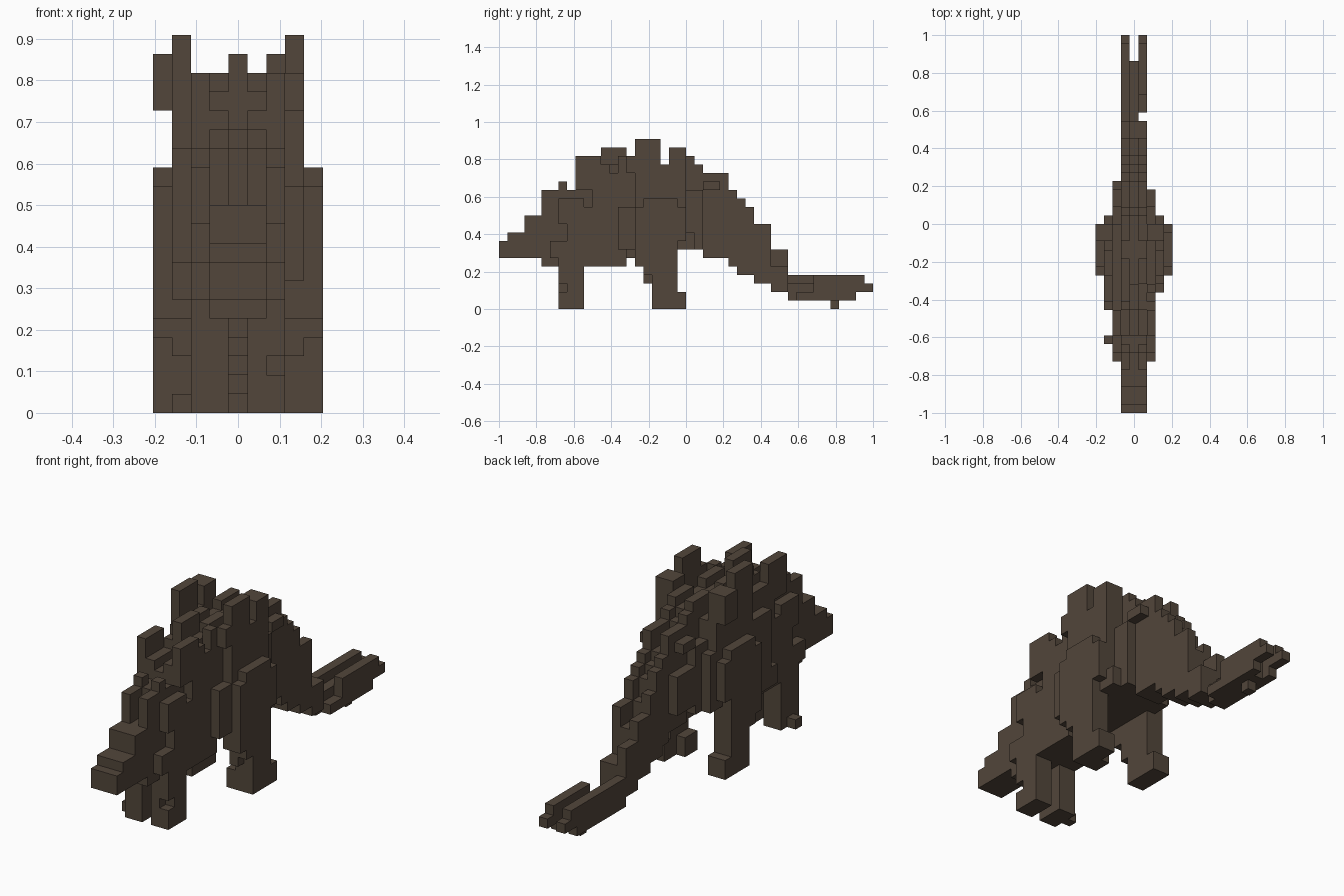
import bpy
import bmesh
from mathutils import Vector

CELL = 1 / 22          # edge length of one block
HALF_LENGTH = 22       # blocks from the middle to the nose

cube = bpy.data.objects.get("Cube")
if cube:
    bpy.data.objects.remove(cube, do_unlink=True)

hide = bpy.data.materials.new("dark_brown_hide")
hide.use_nodes = True
hide.diffuse_color = (0.085, 0.061, 0.043, 1)
hide.node_tree.nodes["Principled BSDF"].inputs["Base Color"].default_value = hide.diffuse_color

parts = {}
occupied = set()


def add(part, columns, rows, heights):
    """Fill blocks: columns across, rows nose to tail, heights upward (end excluded)."""
    cells = parts.setdefault(part, set())
    for column in columns:
        for row in range(*rows):
            for level in range(*heights):
                cell = (column, row, level)
                if cell not in occupied:
                    occupied.add(cell)
                    cells.add(cell)


def carve(columns, rows, heights):
    """Remove blocks from every part."""
    for column in columns:
        for row in range(*rows):
            for level in range(*heights):
                cell = (column, row, level)
                occupied.discard(cell)
                for cells in parts.values():
                    cells.discard(cell)


def profile(part, columns, steps):
    """Stack of slabs along the body: each step is (first row, end row, bottom, top)."""
    for first, end, bottom, top in steps:
        add(part, columns, (first, end), (bottom, top))


def build(name, cells):
    """Skin the outer faces of a group of blocks."""
    mesh = bpy.data.meshes.new(name)
    bm = bmesh.new()
    corners = {}

    def corner(point):
        key = tuple(round(value) for value in point)
        if key not in corners:
            column, row, level = key
            corners[key] = bm.verts.new(
                ((column - 0.5) * CELL, (row - HALF_LENGTH) * CELL, level * CELL))
        return corners[key]

    for cell in sorted(cells):
        base = Vector(cell)
        for axis in range(3):
            u, v, n = (Vector([float(k == (axis + s) % 3) for k in range(3)])
                       for s in (1, 2, 0))
            for outward in (False, True):
                neighbour = list(cell)
                neighbour[axis] += 1 if outward else -1
                if tuple(neighbour) in occupied:
                    continue
                start = base + n if outward else base
                loop = [start, start + u, start + u + v, start + v]
                if not outward:
                    loop.reverse()
                bm.faces.new([corner(point) for point in loop])
    bm.to_mesh(mesh)
    bm.free()
    mesh.materials.append(hide)
    bpy.context.collection.objects.link(bpy.data.objects.new(name, mesh))


spine = (-1, 0, 1)
edges = (-1, 1)
flanks = (-2, 2)

# Head and neck, stepped up from the snout, with a groove between the brows
profile("head", spine, [(0, 1, 6, 8), (1, 3, 6, 9), (3, 5, 6, 11), (5, 7, 5, 11)])
profile("head", edges, [(5, 7, 11, 14), (7, 8, 14, 15)])

# Trunk core, flanks and ribs
profile("trunk", spine, [(7, 9, 5, 14), (9, 12, 5, 15), (12, 15, 5, 17),
                         (15, 16, 6, 17), (16, 23, 7, 17), (23, 24, 7, 16)])
profile("trunk", edges, [(9, 12, 15, 16), (15, 18, 17, 18), (20, 23, 17, 18), (23, 24, 16, 17)])
profile("flanks", flanks, [(6, 8, 6, 8), (8, 10, 6, 10), (7, 10, 10, 13), (10, 11, 5, 12),
                           (11, 15, 5, 16), (15, 22, 7, 16), (22, 24, 7, 14), (24, 26, 14, 15)])
add("flanks", (-2,), (24, 27), (8, 12))
profile("ribs", (3,), [(14, 16, 7, 12), (15, 16, 16, 18), (16, 22, 7, 17), (22, 23, 7, 9)])
profile("ribs", (-3,), [(12, 16, 6, 8), (13, 16, 8, 14), (16, 20, 6, 17), (20, 22, 7, 15),
                        (22, 23, 7, 13)])

# Back plates, staggered in two rows
add("back_plates", flanks, (9, 12), (14, 18))
profile("back_plates", (2,), [(12, 13, 16, 17), (14, 15, 16, 18)])
add("back_plates", (-1,), (13, 15), (17, 18))
add("back_plates", (0,), (12, 15), (17, 19))
add("back_plates", (-3, 3), (16, 19), (15, 20))
add("back_plates", (-4,), (20, 22), (16, 19))
add("back_plates", (-3, 2, 3), (20, 22), (15, 19))

# Front legs
for side in (-1, 1):
    leg = "front_leg_left" if side > 0 else "front_leg_right"
    add(leg, (side, 2 * side), (7, 10), (0, 6))
carve((2,), (7, 8), (2, 3))
add("front_toe", (-3,), (8, 9), (0, 1))

# Rear legs with thigh and heel
for side in (-1, 1):
    leg = "rear_leg_left" if side > 0 else "rear_leg_right"
    columns = (3 * side, 4 * side)
    add(leg, columns, (18, 21), (0, 13))
    add(leg, columns, (21, 22), (0, 2))
    add(leg, columns, (17, 18), (4, 13))
    add(leg, (3 * side,), (17, 18), (3, 4))
    add(leg, columns, (16, 17), (5, 12))
    add(leg, columns, (21, 22), (8, 12))
add("rear_toe", (2,), (18, 20), (0, 2))

# Tail root sloping down, with raised edges
profile("tail_base", spine, [(24, 27, 6, 14), (27, 28, 5, 13), (28, 29, 4, 12), (29, 30, 4, 10),
                             (30, 32, 3, 8), (32, 34, 2, 5)])
profile("tail_base", edges, [(24, 27, 14, 16), (27, 28, 13, 14), (28, 29, 12, 13)])
profile("tail_base", (1,), [(29, 30, 10, 12), (30, 32, 8, 10)])
profile("tail_base", (-1,), [(29, 30, 10, 11), (30, 32, 8, 9), (32, 34, 5, 7)])

# Forked tail tip
profile("tail_tip", (0,), [(34, 41, 1, 3), (39, 40, 0, 1)])
profile("tail_tip", edges, [(37, 42, 1, 4), (42, 43, 2, 4), (43, 44, 2, 3)])
add("tail_tip", (-1,), (34, 37), (1, 4))
add("tail_tip", (1,), (35, 37), (1, 2))

for name, cells in parts.items():
    build(name, cells)
